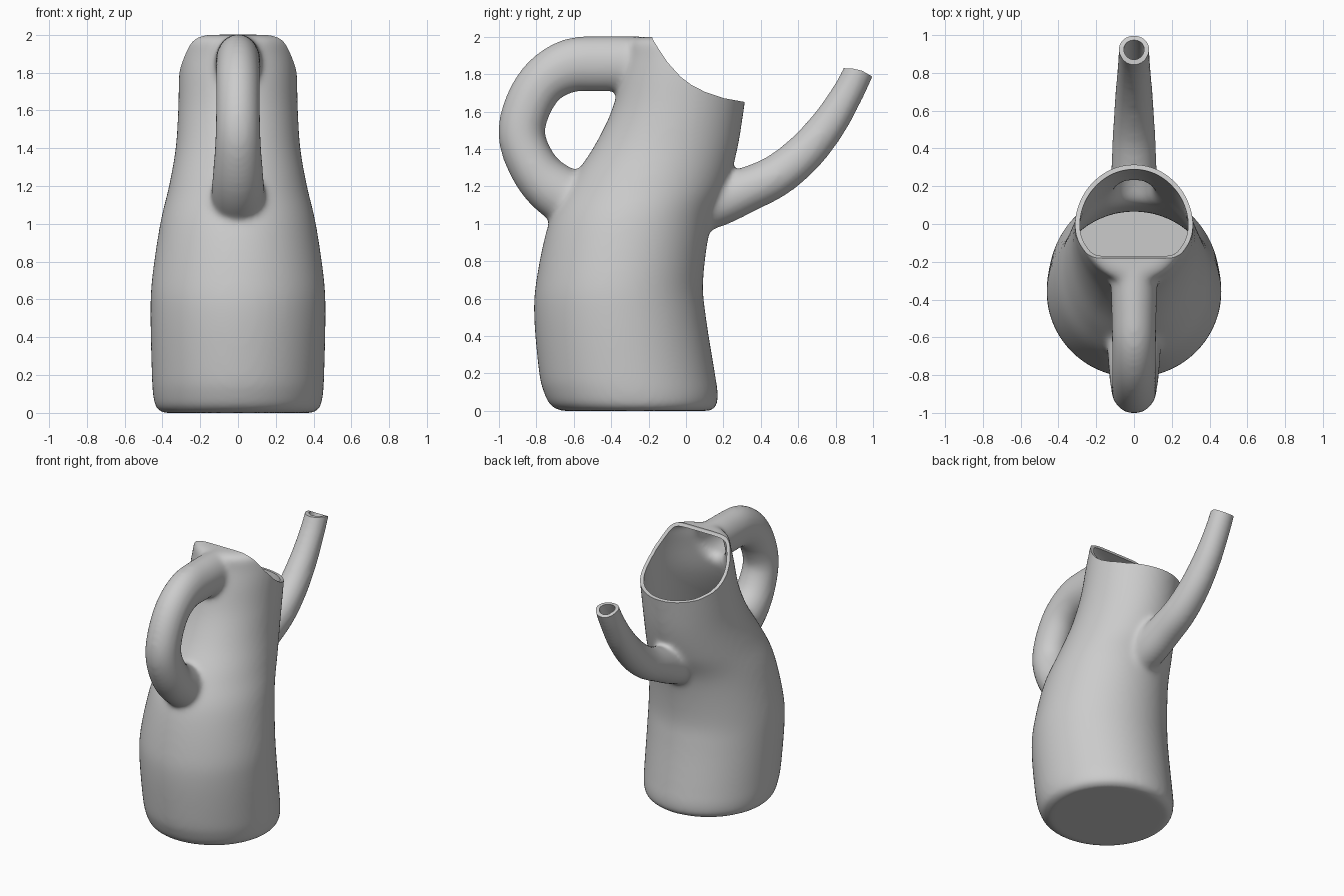
import bpy, bmesh, math
from mathutils import Vector

if "Cube" in bpy.data.objects:
    bpy.data.objects.remove(bpy.data.objects["Cube"])

WALL = 0.025


def make_object(name, bm):
    bmesh.ops.recalc_face_normals(bm, faces=bm.faces[:])
    me = bpy.data.meshes.new(name)
    bm.to_mesh(me)
    bm.free()
    ob = bpy.data.objects.new(name, me)
    bpy.context.collection.objects.link(ob)
    return ob


def spline(rows, steps=5):
    """Catmull-Rom interpolation through rows of numbers."""
    p = [Vector(r) for r in rows]
    out = []
    for i in range(len(p) - 1):
        a, b, c, d = p[max(i - 1, 0)], p[i], p[i + 1], p[min(i + 2, len(p) - 1)]
        for k in range(steps):
            t = k / steps
            out.append(0.5 * (2 * b + (c - a) * t + (2 * a - 5 * b + 4 * c - d) * t * t
                              + (3 * b - a - 3 * c + d) * t ** 3))
    return out + [p[-1]]


def loft(name, rows, level=False, n=64):
    """Elliptical rings along a path; rows are (y, z, in-plane radius, x radius)."""
    pts = spline(rows)
    bm = bmesh.new()
    rings = []
    for i, (y, z, r, rx) in enumerate(pts):
        q0, q1 = pts[max(i - 1, 0)], pts[min(i + 1, len(pts) - 1)]
        t = Vector((q1[0] - q0[0], q1[1] - q0[1])).normalized()
        ny, nz = (1, 0) if level else (t.y, -t.x)
        rings.append([bm.verts.new((rx * math.cos(a), y + ny * r * math.sin(a),
                                    z + nz * r * math.sin(a)))
                      for a in (2 * math.pi * k / n for k in range(n))])
    for a, b in zip(rings, rings[1:]):
        for k in range(n):
            m = (k + 1) % n
            bm.faces.new((a[k], a[m], b[m], b[k]))
    bm.faces.new(rings[0])
    bm.faces.new(rings[-1])
    return make_object(name, bm)


def prism(name, profile, half):
    """Side profile (y, z) extruded across x."""
    bm = bmesh.new()
    f = bm.faces.new([bm.verts.new((-half, y, z)) for y, z in profile])
    ext = bmesh.ops.extrude_face_region(bm, geom=[f])
    bmesh.ops.translate(bm, vec=(2 * half, 0, 0),
                        verts=[v for v in ext['geom'] if isinstance(v, bmesh.types.BMVert)])
    ob = make_object(name, bm)
    ob.hide_render = True
    return ob


def modify(ob, kind, **props):
    m = ob.modifiers.new(kind.lower(), kind)
    for k, v in props.items():
        setattr(m, k, v)
    bpy.context.view_layer.objects.active = ob
    bpy.ops.object.modifier_apply(modifier=m.name)


def combine(ob, other, op):
    modify(ob, 'BOOLEAN', object=other, operation=op, solver='EXACT')
    bpy.data.objects.remove(other)


# Body: back y, front y, height, x radius
sections = [(-0.67, 0.13, 0.0, 0.40), (-0.725, 0.165, 0.03, 0.435), (-0.76, 0.17, 0.10, 0.45),
            (-0.785, 0.155, 0.20, 0.456), (-0.812, 0.107, 0.50, 0.463), (-0.80, 0.092, 0.70, 0.456),
            (-0.735, 0.135, 1.0, 0.412), (-0.635, 0.22, 1.2, 0.365), (-0.50, 0.275, 1.4, 0.33),
            (-0.40, 0.308, 1.6, 0.317), (-0.345, 0.335, 1.8, 0.312), (-0.32, 0.34, 1.90, 0.303),
            (-0.31, 0.33, 1.97, 0.288), (-0.27, 0.29, 2.0, 0.25)]
jug = loft("watering_jug",
           [((b + f) / 2, z, (f - b) / 2, rx) for b, f, z, rx in sections], level=True)

# Loop handle
handle = loft("handle", [(-0.45, 1.05, 0.16, 0.145), (-0.67, 1.16, 0.15, 0.142),
                         (-0.80, 1.28, 0.133, 0.132), (-0.877, 1.46, 0.126, 0.12),
                         (-0.85, 1.62, 0.127, 0.117), (-0.76, 1.765, 0.131, 0.117),
                         (-0.62, 1.846, 0.144, 0.117), (-0.46, 1.856, 0.148, 0.12),
                         (-0.25, 1.855, 0.147, 0.125)], n=40)

# Curved spout, overlong so the tip can be trimmed
spout = loft("spout", [(0.03, 1.09, 0.15, 0.13), (0.18, 1.125, 0.135, 0.126),
                       (0.32, 1.18, 0.122, 0.12), (0.48, 1.255, 0.114, 0.113),
                       (0.63, 1.375, 0.107, 0.104), (0.76, 1.53, 0.097, 0.094),
                       (0.86, 1.69, 0.086, 0.086), (0.92, 1.81, 0.082, 0.082),
                       (0.97, 1.93, 0.08, 0.08)], n=40)

# Fuse the parts and soften the joints
combine(jug, handle, 'UNION')
combine(jug, spout, 'UNION')
modify(jug, 'REMESH', mode='VOXEL', voxel_size=0.016)
modify(jug, 'SMOOTH', factor=0.5, iterations=18)

# Hollow inside: the same form shrunk by the wall thickness
inside = jug.copy()
inside.data = jug.data.copy()
inside.name = "inside_cutter"
bpy.context.collection.objects.link(inside)
modify(inside, 'DISPLACE', strength=-WALL, mid_level=0.0)
modify(inside, 'SMOOTH', factor=0.5, iterations=3)
combine(jug, inside, 'DIFFERENCE')

# Scooped mouth and spout tip
mouth = prism("mouth_cutter", [(-0.19, 2.1), (-0.18, 1.99), (-0.14, 1.925), (-0.10, 1.865),
                               (-0.03, 1.787), (0.03, 1.742), (0.10, 1.706), (0.20, 1.672),
                               (0.31, 1.652), (0.45, 1.64), (0.45, 2.1)], 0.5)
combine(jug, mouth, 'DIFFERENCE')
tip = prism("tip_cutter", [(0.75, 1.835), (0.845, 1.832), (0.89, 1.83), (0.94, 1.819),
                           (1.0, 1.785), (1.1, 1.72), (1.1, 2.1), (0.75, 2.1)], 0.3)
combine(jug, tip, 'DIFFERENCE')

# Smooth shading with crisp rims
bpy.ops.object.select_all(action='DESELECT')
jug.select_set(True)
bpy.context.view_layer.objects.active = jug
bpy.ops.object.shade_smooth_by_angle(angle=math.radians(40))
